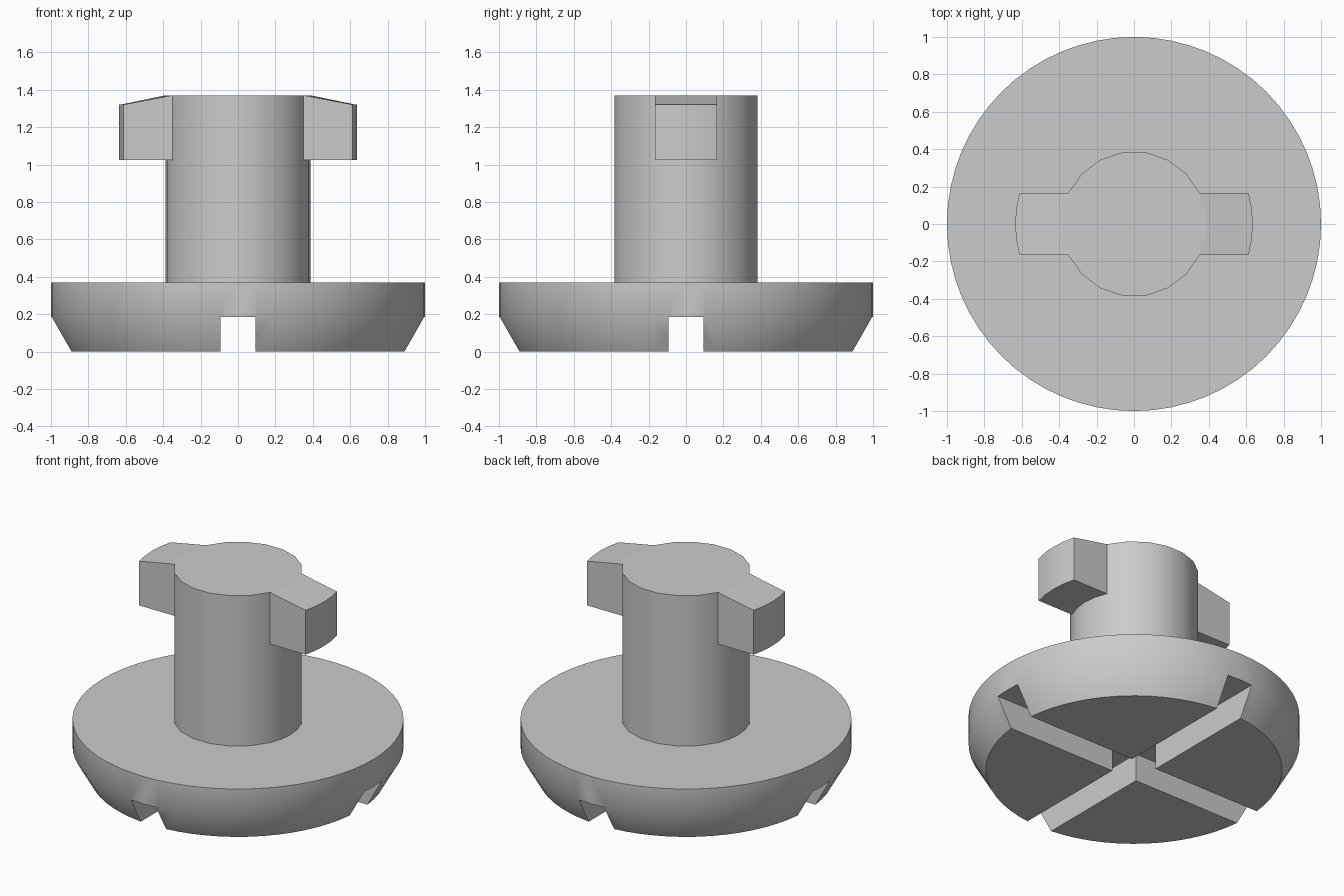
import bpy, bmesh, math

old = bpy.data.objects.get("Cube")
if old:
    bpy.data.objects.remove(old, do_unlink=True)

grey = bpy.data.materials.new("plain_grey")
grey.use_nodes = True
color = (0.6, 0.6, 0.6, 1)
grey.diffuse_color = color
grey.node_tree.nodes["Principled BSDF"].inputs["Base Color"].default_value = color


def finish(name, bm):
    """Turn a bmesh into a named, grey object."""
    bmesh.ops.recalc_face_normals(bm, faces=bm.faces)
    mesh = bpy.data.meshes.new(name)
    bm.to_mesh(mesh)
    bm.free()
    obj = bpy.data.objects.new(name, mesh)
    bpy.context.collection.objects.link(obj)
    mesh.materials.append(grey)
    return obj


def activate(obj):
    bpy.ops.object.select_all(action='DESELECT')
    obj.select_set(True)
    bpy.context.view_layer.objects.active = obj


def smooth(obj):
    activate(obj)
    bpy.ops.object.shade_smooth_by_angle(angle=math.radians(40))


def stack(name, rings):
    """Closed solid skinned over rings of equal point count."""
    bm = bmesh.new()
    loops = [[bm.verts.new(p) for p in ring] for ring in rings]
    n = len(loops[0])
    for a, b in zip(loops, loops[1:]):
        for i in range(n):
            j = (i + 1) % n
            bm.faces.new((a[i], a[j], b[j], b[i]))
    bm.faces.new(loops[0][::-1])
    bm.faces.new(loops[-1])
    return finish(name, bm)


def arc(radius, angles, z):
    return [(radius * math.cos(a), radius * math.sin(a), z) for a in angles]


# Round base with a chamfered lower rim
around = [i * math.tau / 64 for i in range(64)]
base = stack("base", [arc(r, around, z) for r, z in ((0.895, 0), (1, 0.185), (1, 0.368))])

# Crossed slots through the underside
for size in ((2.4, 0.186), (0.186, 2.4)):
    bm = bmesh.new()
    bmesh.ops.create_cube(bm, size=1)
    bmesh.ops.scale(bm, vec=(*size, 0.37), verts=bm.verts)
    cutter = finish("slot_cutter", bm)
    cutter.hide_render = True
    activate(base)
    mod = base.modifiers.new("slot", 'BOOLEAN')
    mod.operation, mod.solver, mod.object = 'DIFFERENCE', 'EXACT', cutter
    bpy.ops.object.modifier_apply(modifier=mod.name)
    bpy.data.objects.remove(cutter, do_unlink=True)
smooth(base)

# Shaft, divided so that its edges meet the corners of the lugs
R, TIP, HALF, TOP = 0.388, 0.635, 0.165, 1.37
corner = math.asin(HALF / R)
lug_angles = [corner * (i / 2 - 1) for i in range(5)]
side_step = (math.pi - 2 * corner) / 7
side_angles = [corner + side_step * i for i in range(1, 7)]
half_turn = lug_angles + side_angles
shaft_angles = half_turn + [a + math.pi for a in half_turn]
smooth(stack("shaft", [arc(R, shaft_angles, z) for z in (0.36, TOP)]))

# Two lugs with sloping tops and gently rounded ends
tip_corner = math.asin(HALF / TIP)
tip_angles = [tip_corner * (i / 2 - 1) for i in range(5)]
for name, turn in (("left_lug", 0), ("right_lug", math.pi)):
    inner = [a + turn for a in reversed(lug_angles)]
    outer = [a + turn for a in tip_angles]
    smooth(stack(name, [
        arc(TIP, outer, 1.025) + arc(R, inner, 1.025),
        arc(TIP, outer, 1.32) + arc(R, inner, TOP)]))
